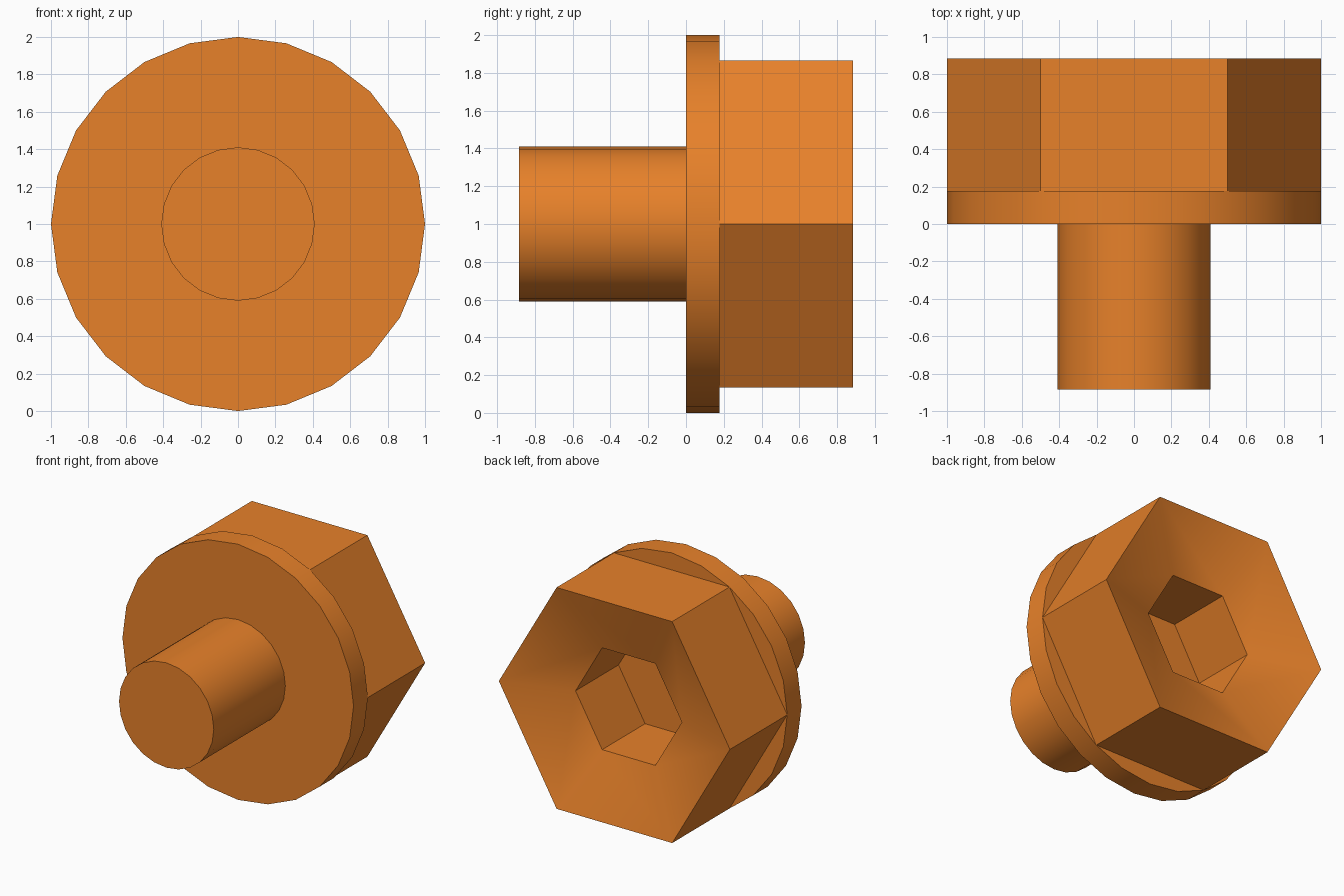
import bpy, bmesh
from math import sin, cos, tau, radians

if "Cube" in bpy.data.objects:
    bpy.data.objects.remove(bpy.data.objects["Cube"])

orange = bpy.data.materials.new("orange")
orange.diffuse_color = (0.8, 0.22, 0.023, 1)
orange.use_nodes = True
orange.node_tree.nodes["Principled BSDF"].inputs["Base Color"].default_value = orange.diffuse_color


def lathe(name, sides, profile, cap_start=False, cap_end=False):
    """Join regular polygons (radius, y) along the y axis, centred at z = 1."""
    bm = bmesh.new()
    rings = [[bm.verts.new((r * cos(tau * i / sides), y, 1 + r * sin(tau * i / sides)))
              for i in range(sides)] for r, y in profile]
    for a, b in zip(rings, rings[1:]):
        for i in range(sides):
            j = (i + 1) % sides
            bm.faces.new((a[i], a[j], b[j], b[i]))
    if cap_start:
        bm.faces.new(rings[0][::-1])
    if cap_end:
        bm.faces.new(rings[-1])
    # Rings run counter-clockwise in xz, so flip everything to face outwards
    bmesh.ops.reverse_faces(bm, faces=bm.faces[:])
    if cap_start:
        bm.normal_update()
    mesh = bpy.data.meshes.new(name)
    bm.to_mesh(mesh)
    bm.free()
    mesh.materials.append(orange)
    obj = bpy.data.objects.new(name, mesh)
    bpy.context.collection.objects.link(obj)
    bpy.ops.object.select_all(action='DESELECT')
    obj.select_set(True)
    bpy.context.view_layer.objects.active = obj
    bpy.ops.object.shade_smooth_by_angle(angle=radians(30))
    return obj


BACK, FLANGE = 0.885, 0.177

# Round shaft at the front
lathe("shaft", 24, [(0.41, -BACK), (0.41, 0)], cap_start=True)

# Round flange, whose back face is also the floor of the socket
lathe("flange", 24, [(1, 0), (1, FLANGE)], cap_start=True, cap_end=True)

# Hex head with dished back and a hex socket down to the flange
lathe("hex_head", 6, [(1, FLANGE), (1, BACK), (0.46, BACK - 0.177), (0.46, FLANGE)])
